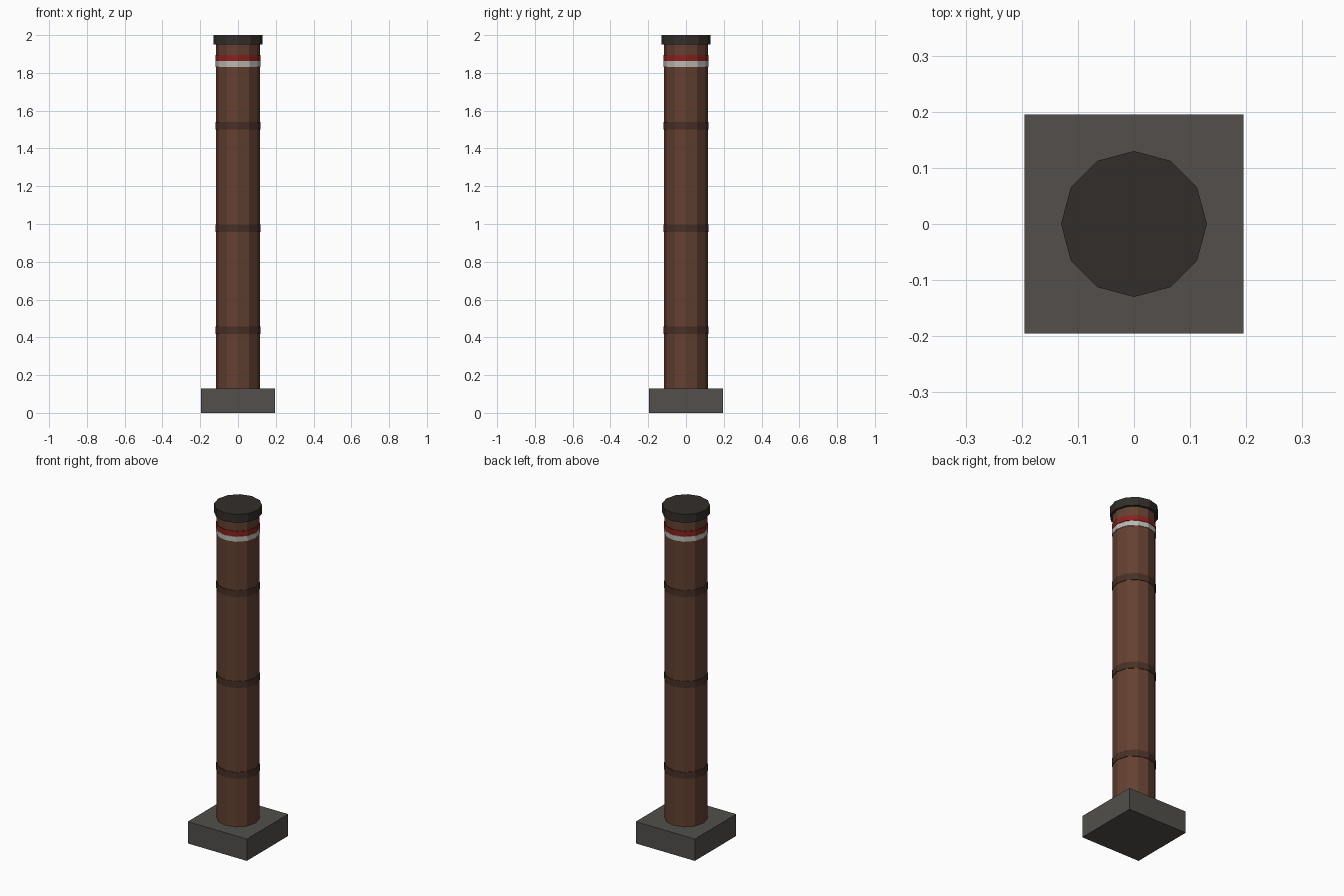
import bpy

if "Cube" in bpy.data.objects:
    bpy.data.objects.remove(bpy.data.objects["Cube"])

SIDES = 12


def material(name, rgb):
    m = bpy.data.materials.new(name)
    m.diffuse_color = (*rgb, 1)
    m.use_nodes = True
    m.node_tree.nodes["Principled BSDF"].inputs["Base Color"].default_value = m.diffuse_color
    return m


def finish(name, mat):
    ob = bpy.context.object
    ob.name = name
    ob.data.materials.append(mat)
    return ob


def drum(name, radius, z0, z1, mat):
    bpy.ops.mesh.primitive_cylinder_add(vertices=SIDES, radius=radius, depth=z1 - z0,
                                        location=(0, 0, (z0 + z1) / 2))
    return finish(name, mat)


brown = material("rust_brown", (0.125, 0.052, 0.030))
dark_brown = material("dark_rust", (0.065, 0.030, 0.020))
stone = material("stone", (0.085, 0.078, 0.070))
soot = material("soot", (0.032, 0.027, 0.023))
red = material("red_paint", (0.25, 0.015, 0.012))
white = material("white_paint", (0.50, 0.48, 0.44))

# Square footing
bpy.ops.mesh.primitive_cube_add(size=1, location=(0, 0, 0.065))
bpy.context.object.scale = (0.39, 0.39, 0.13)
bpy.ops.object.transform_apply(location=False, rotation=False, scale=True)
finish("base_block", stone)

# Twelve-sided shaft, running down through the footing
drum("shaft", 0.116, 0, 1.96, brown)

# Joint bands
for i, z in enumerate((0.437, 0.978, 1.52)):
    drum(f"joint_band_{i + 1}", 0.119, z - 0.02, z + 0.02, dark_brown)

# Painted rings and top cap
drum("white_ring", 0.1195, 1.832, 1.862, white)
drum("red_ring", 0.1195, 1.864, 1.894, red)
drum("top_cap", 0.13, 1.95, 2.0, soot)
